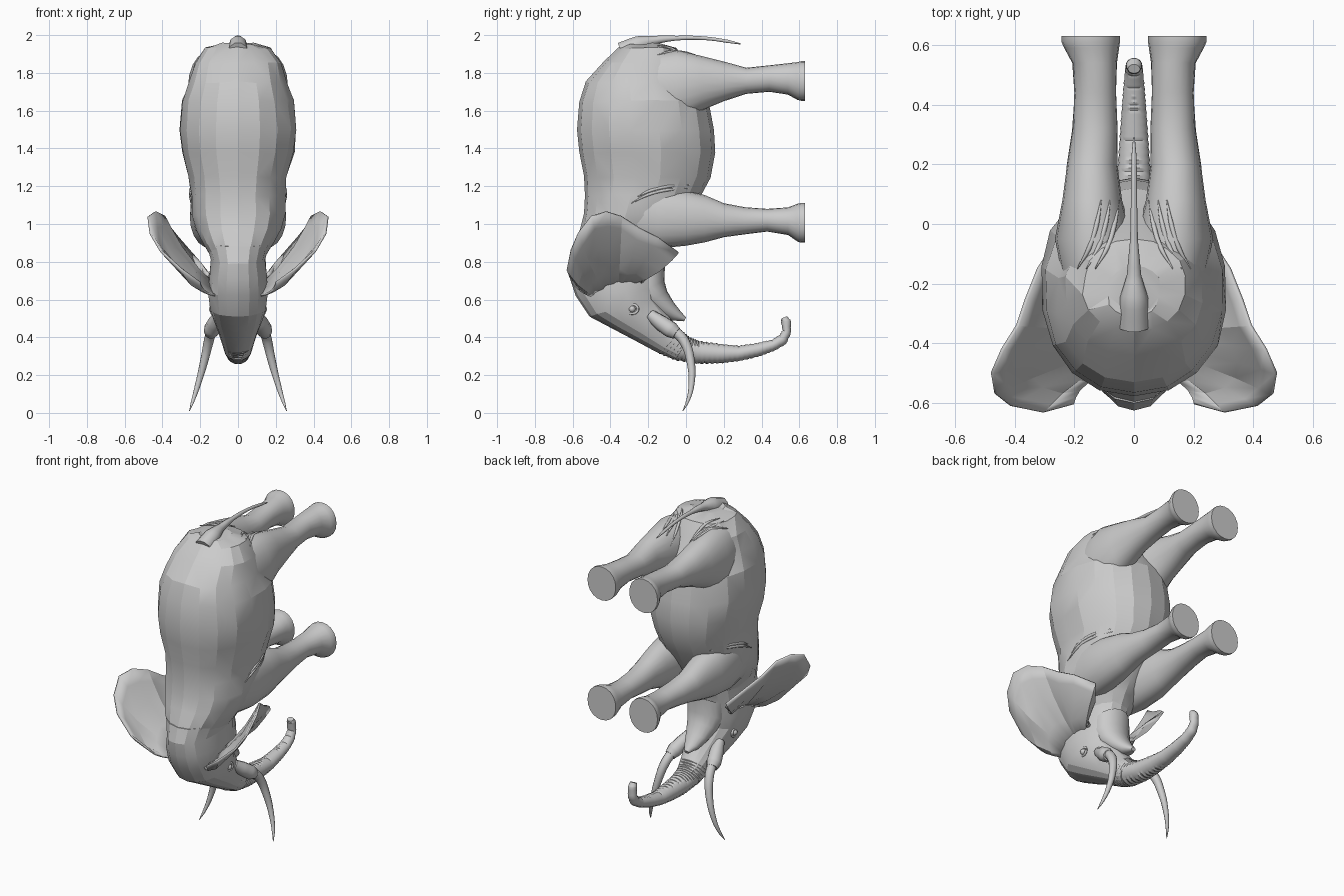
import bpy, bmesh, math, random
from mathutils import Vector
from mathutils.bvhtree import BVHTree

if "Cube" in bpy.data.objects:
    bpy.data.objects.remove(bpy.data.objects["Cube"])

random.seed(4)


def finish(bm, name, smooth=35, mirror=False):
    bmesh.ops.recalc_face_normals(bm, faces=bm.faces)
    me = bpy.data.meshes.new(name)
    bm.to_mesh(me)
    bm.free()
    ob = bpy.data.objects.new(name, me)
    bpy.context.collection.objects.link(ob)
    if smooth:
        me.shade_smooth()
        me.set_sharp_from_angle(angle=math.radians(smooth))
    if mirror:
        ob.modifiers.new("mirror", 'MIRROR')
    return ob


def loft(name, rings, n=18, power=2.2, jitter=0, **kw):
    """rings: (y, z) of one edge, (y, z) of the opposite edge, half width, centre x"""
    bm = bmesh.new()
    loops = []
    for ya, za, yb, zb, rx, xc in rings:
        loop = []
        for i in range(n):
            t = 2 * math.pi * i / n
            c, s = [math.copysign(abs(f) ** (2 / power), f) for f in (math.cos(t), math.sin(t))]
            j = random.uniform(-jitter, jitter)
            loop.append(bm.verts.new((xc + (rx + j) * s,
                                      (ya + yb) / 2 + (ya - yb) / 2 * c,
                                      (za + zb) / 2 + (za - zb) / 2 * c + j)))
        loops.append(loop)
    for a, b in zip(loops, loops[1:]):
        for i in range(n):
            k = (i + 1) % n
            bm.faces.new((a[i], a[k], b[k], b[i]))
    bm.faces.new(loops[0])
    bm.faces.new(loops[-1])
    if jitter:
        bmesh.ops.triangulate(bm, faces=bm.faces)
    return finish(bm, name, **kw)


def tube(name, pts):
    """smooth tapered tube through (x, y, z, radius) points"""
    cu = bpy.data.curves.new(name, 'CURVE')
    cu.dimensions = '3D'
    cu.bevel_depth = 1
    cu.bevel_resolution = 3
    cu.resolution_u = 5
    cu.use_fill_caps = True
    sp = cu.splines.new('BEZIER')
    sp.bezier_points.add(len(pts) - 1)
    for bp, p in zip(sp.bezier_points, pts):
        bp.co, bp.radius = p[:3], p[3]
        bp.handle_left_type = bp.handle_right_type = 'AUTO'
    ob = bpy.data.objects.new(name, cu)
    bpy.context.collection.objects.link(ob)
    return ob


def pair(name, pts):
    for s, side in ((1, "right"), (-1, "left")):
        tube(f"{name}_{side}", [(s * x, y, z, r) for x, y, z, r in pts])


# torso: z, back y, belly y, half width
torso = loft("torso", [(y0, z, y1, z, w, 0) for z, y0, y1, w in (
    (1.955, -.31, -.14, .09), (1.93, -.36, -.05, .17), (1.85, -.44, .0, .232),
    (1.75, -.53, .05, .26), (1.65, -.565, .12, .295), (1.5, -.577, .148, .315),
    (1.38, -.565, .155, .30), (1.25, -.54, .13, .262), (1.15, -.535, .08, .25),
    (1.05, -.54, .02, .25), (.97, -.56, -.03, .228), (.9, -.59, -.08, .19),
    (.82, -.61, -.12, .14))], jitter=.006, smooth=18)

# head: forehead edge, throat edge, half width
loft("head", [(*r, 0) for r in (
    (-.60, .88, -.09, .92, .17), (-.625, .79, -.11, .84, .145), (-.615, .71, -.13, .74, .155),
    (-.585, .62, -.14, .66, .16), (-.51, .51, -.15, .61, .15), (-.39, .445, -.12, .56, .132),
    (-.27, .385, -.08, .50, .108), (-.15, .32, -.03, .44, .085), (-.06, .28, .02, .395, .072))],
    jitter=.003, smooth=18)

# trunk with ringed wrinkles
keys = ((-.15, .32, -.03, .44, .085), (-.06, .28, .02, .40, .073), (.07, .26, .07, .38, .063),
        (.18, .263, .175, .365, .055), (.285, .275, .28, .355, .048), (.39, .30, .38, .37, .041),
        (.47, .33, .455, .387, .035), (.53, .365, .495, .412, .03), (.555, .42, .512, .438, .027),
        (.556, .487, .503, .485, .026), (.535, .512, .505, .50, .02))
rings = []
for k, (a, b) in enumerate(zip(keys, keys[1:])):
    steps = 8 if k < 6 else 4
    for i in range(steps):
        ya, za, yb, zb, w = [p + (q - p) * i / steps for p, q in zip(a, b)]
        s = .025 if i % 2 else -.025
        dy, dz = (ya - yb) * s, (za - zb) * s
        rings.append((ya + dy, za + dz, yb - dy, zb - dz, w * (1 + s), 0))
rings.append((*keys[-1], 0))
loft("trunk", rings, n=20, power=2)

# lower jaw ending in a pointed lip
loft("lower_jaw", [(*r, 0) for r in (
    (-.30, .70, -.11, .80, .11), (-.28, .62, -.115, .70, .115), (-.22, .56, -.10, .645, .095),
    (-.15, .52, -.065, .585, .07), (-.08, .49, -.03, .54, .045), (-.01, .485, .0, .505, .015))], power=2)

# legs: y, centre x, half width, centre z, half depth
foot = (.61, .63)
hind = ((-.22, .12, .11, 1.70, .20), (-.05, .135, .13, 1.72, .20), (.08, .14, .10, 1.745, .145),
        (.2, .14, .084, 1.755, .105), (.32, .13, .075, 1.758, .069), (.44, .13, .07, 1.77, .07),
        (.54, .132, .074, 1.768, .083), (.59, .142, .092, 1.757, .1))
fore = ((-.32, .13, .10, 1.07, .19), (-.15, .14, .115, 1.04, .17), (0, .145, .108, 1.03, .145),
        (.1, .145, .09, 1.028, .125), (.2, .145, .08, 1.02, .09), (.31, .135, .073, 1.017, .072),
        (.43, .13, .069, 1.02, .06), (.54, .132, .075, 1.015, .073), (.59, .142, .092, 1.007, .1))
legs = []
for name, rows, z in (("hind_leg", hind, 1.757), ("front_leg", fore, 1.006)):
    rows += tuple((y, .145, .098, z, .105) for y in foot)
    legs.append(loft(name, [(y, zc + rz, y, zc - rz, rx, xc) for y, xc, rx, zc, rz in rows],
                     n=20, power=2.1, mirror=True))

# ears: grid between the root line and the outer rim
rim = [Vector(p) for p in (
    (.20, -.60, .69), (.30, -.63, .76), (.41, -.61, .86), (.463, -.57, .95), (.475, -.50, 1.04),
    (.44, -.42, 1.065), (.39, -.34, 1.04), (.36, -.25, .98), (.32, -.15, .93), (.25, -.04, .85),
    (.19, -.12, .79), (.155, -.22, .74))]
r0, r1 = Vector((.11, -.50, .62)), Vector((.12, -.24, .70))
bm = bmesh.new()
cols = []
for i, p in enumerate(rim):
    root = r0.lerp(r1, i / (len(rim) - 1))
    col = []
    for t in (0, .3, .6, .85, 1):
        bulge = math.sin(math.pi * t)
        wave = .008 * (-1) ** i * t * (1 - t) * 4
        col.append(bm.verts.new(root.lerp(p, t) + Vector((.02, 0, -.022)) * bulge + Vector((0, 0, wave))))
    cols.append(col)
for a, b in zip(cols, cols[1:]):
    for j in range(4):
        bm.faces.new((a[j], a[j + 1], b[j + 1], b[j]))
ear = finish(bm, "ear", smooth=22)
sol = ear.modifiers.new("thickness", 'SOLIDIFY')
sol.thickness, sol.offset = .012, 0
ear.modifiers.new("mirror", 'MIRROR')

# tusks and their sockets
pair("tusk_socket", [(.10, -.19, .52, .03), (.12, -.13, .475, .042), (.138, -.08, .44, .044), (.145, -.05, .42, .033)])
pair("tusk", [(.14, -.06, .435, .028), (.155, -.01, .38, .027), (.18, .025, .27, .022),
              (.215, .028, .14, .015), (.24, .008, .06, .009), (.257, -.017, .01, .002)])

# eyes with lids
bm = bmesh.new()
bmesh.ops.create_uvsphere(bm, u_segments=14, v_segments=8, radius=.018)
bmesh.ops.translate(bm, verts=bm.verts, vec=(.137, -.285, .55))
finish(bm, "eye", mirror=True)
pair("eyelid", [(.136 + .006 * math.cos(a), -.285 + .032 * math.cos(a), .55 + .024 * math.sin(a), .007)
                for a in [i * math.pi / 4 for i in range(9)]])

# tail
tube("tail", [(0, -.34, 1.91, .055), (0, -.25, 1.95, .048), (0, -.17, 1.972, .024), (0, -.05, 1.984, .013),
              (0, .1, 1.983, .01), (0, .22, 1.967, .009), (0, .29, 1.953, .003)])

# skin folds laid onto the skin surface
trees = [BVHTree.FromPolygons([v.co for v in o.data.vertices], [p.vertices for p in o.data.polygons])
         for o in [torso] + legs]


def fold(name, pts, direction):
    d = Vector(direction)
    out = []
    for p in pts:
        hits = [t.ray_cast(Vector(p) - d * 3, d) for t in trees]
        hits = [h for h in hits if h[0] is not None]
        if hits:
            out.append((*min(hits, key=lambda h: h[3])[0], .008))
    if len(out) > 2:
        pair(name, [(*q[:3], .002 if i in (0, len(out) - 1) else q[3]) for i, q in enumerate(out)])


for k in range(3):
    o = .03 * k
    fold("rump_fold", [(.05 + o, .08, 1.5), (.065 + o, 0, 1.5), (.09 + o, -.08, 1.5), (.13 + o, -.15, 1.5)], (0, 0, -1))
for k in range(2):
    o = .035 * k
    fold("shoulder_fold", [(0, -.29 + o, 1.11 + o), (0, -.2, 1.155 + o / 2), (0, -.1, 1.18 + o / 2), (0, .02, 1.19 + o / 2)], (-1, 0, 0))
